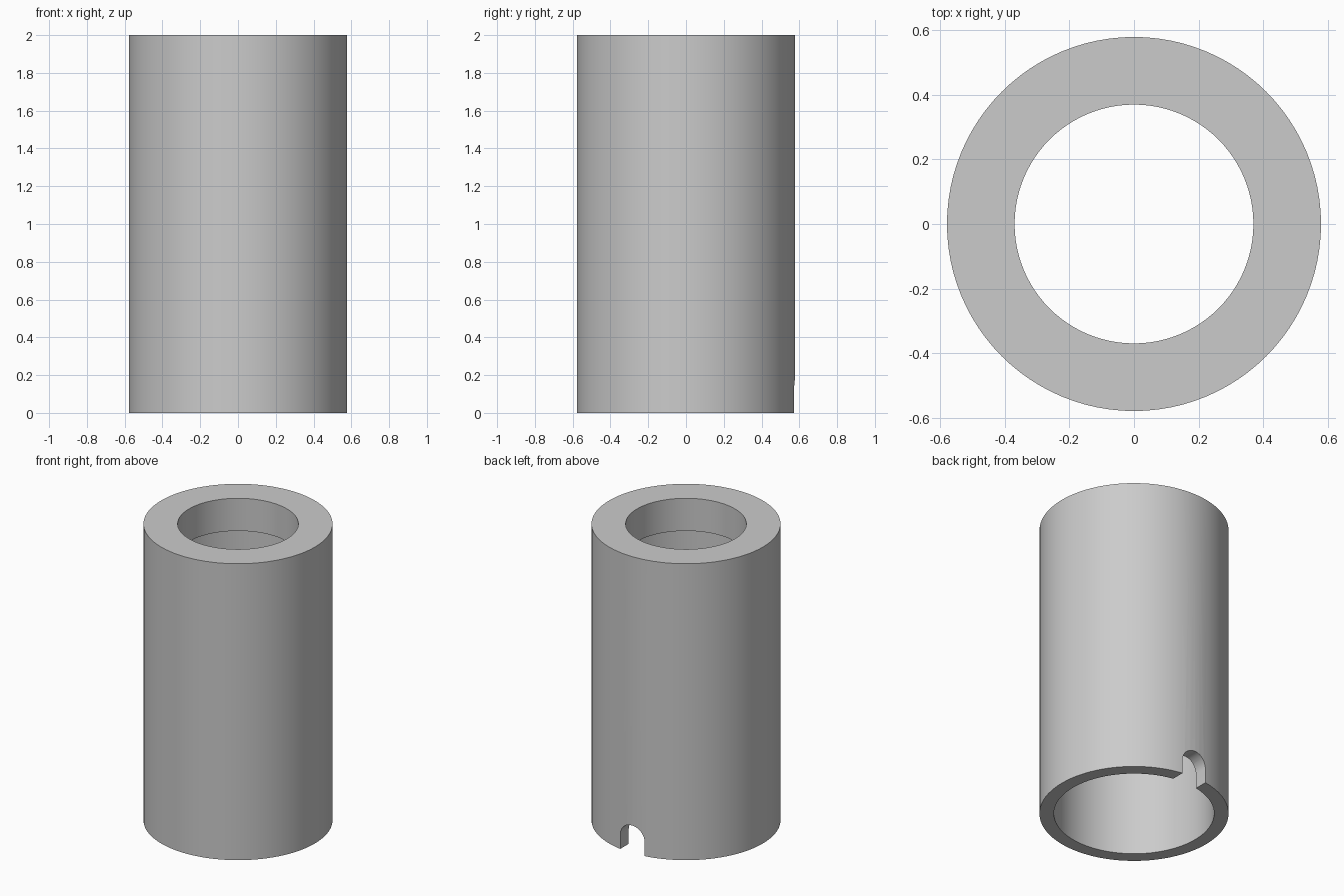
import bpy, bmesh, math
from mathutils import Matrix

cube = bpy.data.objects.get("Cube")
if cube:
    bpy.data.objects.remove(cube, do_unlink=True)

OUTER, BORE, MOUTH = 0.578, 0.49, 0.369   # radii
HEIGHT, LIP = 2.0, 0.22
SLOT_R, SLOT_SIDE = 0.091, 0.095
SEGMENTS = 96


def add_object(name, bm):
    bmesh.ops.recalc_face_normals(bm, faces=bm.faces)
    mesh = bpy.data.meshes.new(name)
    bm.to_mesh(mesh)
    bm.free()
    obj = bpy.data.objects.new(name, mesh)
    bpy.context.collection.objects.link(obj)
    return obj


# Sleeve: closed wall profile turned around the z axis
bm = bmesh.new()
profile = [(OUTER, 0), (OUTER, HEIGHT), (MOUTH, HEIGHT),
           (MOUTH, HEIGHT - LIP), (BORE, HEIGHT - LIP), (BORE, 0)]
verts = [bm.verts.new((r, 0, z)) for r, z in profile]
edges = [bm.edges.new((verts[i - 1], verts[i])) for i in range(len(verts))]
bmesh.ops.spin(bm, geom=verts + edges, cent=(0, 0, 0), axis=(0, 0, 1),
               angle=math.tau, steps=SEGMENTS, use_merge=True)
bmesh.ops.remove_doubles(bm, verts=bm.verts, dist=0.0001)
sleeve = add_object("sleeve", bm)

# Arched slot cutter through the back wall at the bottom rim
bm = bmesh.new()
arch = [(-SLOT_R, -0.1), (SLOT_R, -0.1)]
arch += [(SLOT_R * math.cos(a), SLOT_SIDE + SLOT_R * math.sin(a))
         for a in (math.pi * i / 20 for i in range(21))]
face = bm.faces.new([bm.verts.new((x, 0.3, z)) for x, z in arch])
side = bmesh.ops.extrude_face_region(bm, geom=[face])["geom"]
bmesh.ops.translate(bm, vec=(0, 0.5, 0),
                    verts=[v for v in side if isinstance(v, bmesh.types.BMVert)])
cutter = add_object("slot_cutter", bm)
cutter.hide_render = True

cut = sleeve.modifiers.new("slot", 'BOOLEAN')
cut.operation, cut.solver, cut.object = 'DIFFERENCE', 'EXACT', cutter

bpy.ops.object.select_all(action='DESELECT')
sleeve.select_set(True)
bpy.context.view_layer.objects.active = sleeve
bpy.ops.object.modifier_apply(modifier=cut.name)
bpy.data.objects.remove(cutter, do_unlink=True)

# Plain grey finish
grey = bpy.data.materials.new("light_grey")
grey.use_nodes = True
grey.diffuse_color = (0.6, 0.6, 0.6, 1)
grey.node_tree.nodes["Principled BSDF"].inputs["Base Color"].default_value = (0.6, 0.6, 0.6, 1)
sleeve.data.materials.clear()
sleeve.data.materials.append(grey)
bpy.ops.object.shade_smooth_by_angle(angle=math.radians(30))
